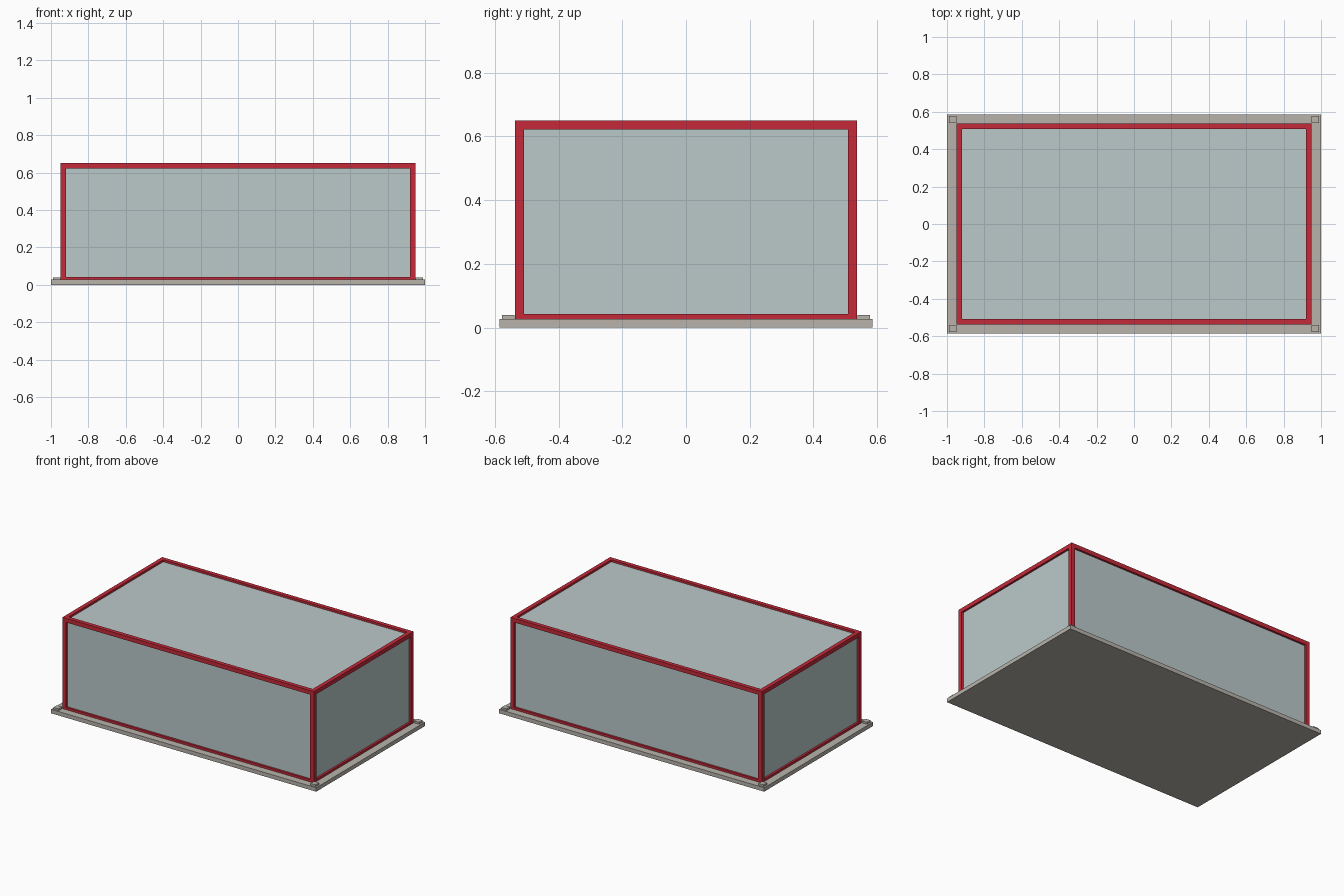
import bpy

cube = bpy.data.objects.get("Cube")
if cube:
    bpy.data.objects.remove(cube, do_unlink=True)


def material(name, rgb):
    m = bpy.data.materials.new(name)
    m.use_nodes = True
    m.diffuse_color = (*rgb, 1)
    m.node_tree.nodes["Principled BSDF"].inputs["Base Color"].default_value = (*rgb, 1)
    return m


STONE = material("warm grey stone", (0.48, 0.455, 0.41))
RED = material("red frame", (0.56, 0.023, 0.042))
GLASS = material("pale blue grey glass", (0.50, 0.585, 0.585))


def box(name, low, high, mat):
    """Axis-aligned box between two corners."""
    bpy.ops.mesh.primitive_cube_add(size=1)
    o = bpy.context.object
    o.name = name
    for v in o.data.vertices:
        v.co = [lo + (c + 0.5) * (hi - lo) for c, lo, hi in zip(v.co, low, high)]
    o.data.materials.append(mat)
    return o


W, D = 0.948, 0.537           # half size of the frame
BASE, BOTTOM, TOP = 0.027, 0.014, 0.65
BAR = 0.028                   # frame bar thickness
RECESS = 0.014                # glass set back from the frame faces

# Base slab
box("base_slab", (-1, -0.586, 0), (1, 0.586, BASE), STONE)

# Corner pads and posts
for sx, side in ((-1, "right"), (1, "left")):
    for sy, end in ((-1, "front"), (1, "back")):
        xs, ys = sorted((sx * 0.95, sx * 0.988)), sorted((sy * 0.539, sy * 0.577))
        box(f"{end}_{side}_pad", (xs[0], ys[0], BASE - 0.005), (xs[1], ys[1], 0.04), STONE)
        xs, ys = sorted((sx * W, sx * (W - BAR))), sorted((sy * D, sy * (D - BAR)))
        box(f"{end}_{side}_post", (xs[0], ys[0], BOTTOM + BAR), (xs[1], ys[1], TOP - BAR), RED)

# Horizontal rails: long ones run corner to corner, short ones fit between
for level, z in (("lower", BOTTOM), ("upper", TOP - BAR)):
    for s, end in ((-1, "front"), (1, "back")):
        ys = sorted((s * D, s * (D - BAR)))
        box(f"{level}_{end}_rail", (-W, ys[0], z), (W, ys[1], z + BAR), RED)
    for s, side in ((-1, "right"), (1, "left")):
        xs = sorted((s * W, s * (W - BAR)))
        box(f"{level}_{side}_rail", (xs[0], BAR - D, z), (xs[1], D - BAR, z + BAR), RED)

# Glass body, recessed behind every frame opening
box("glass_panels", (RECESS - W, RECESS - D, BASE), (W - RECESS, D - RECESS, TOP - RECESS), GLASS)
